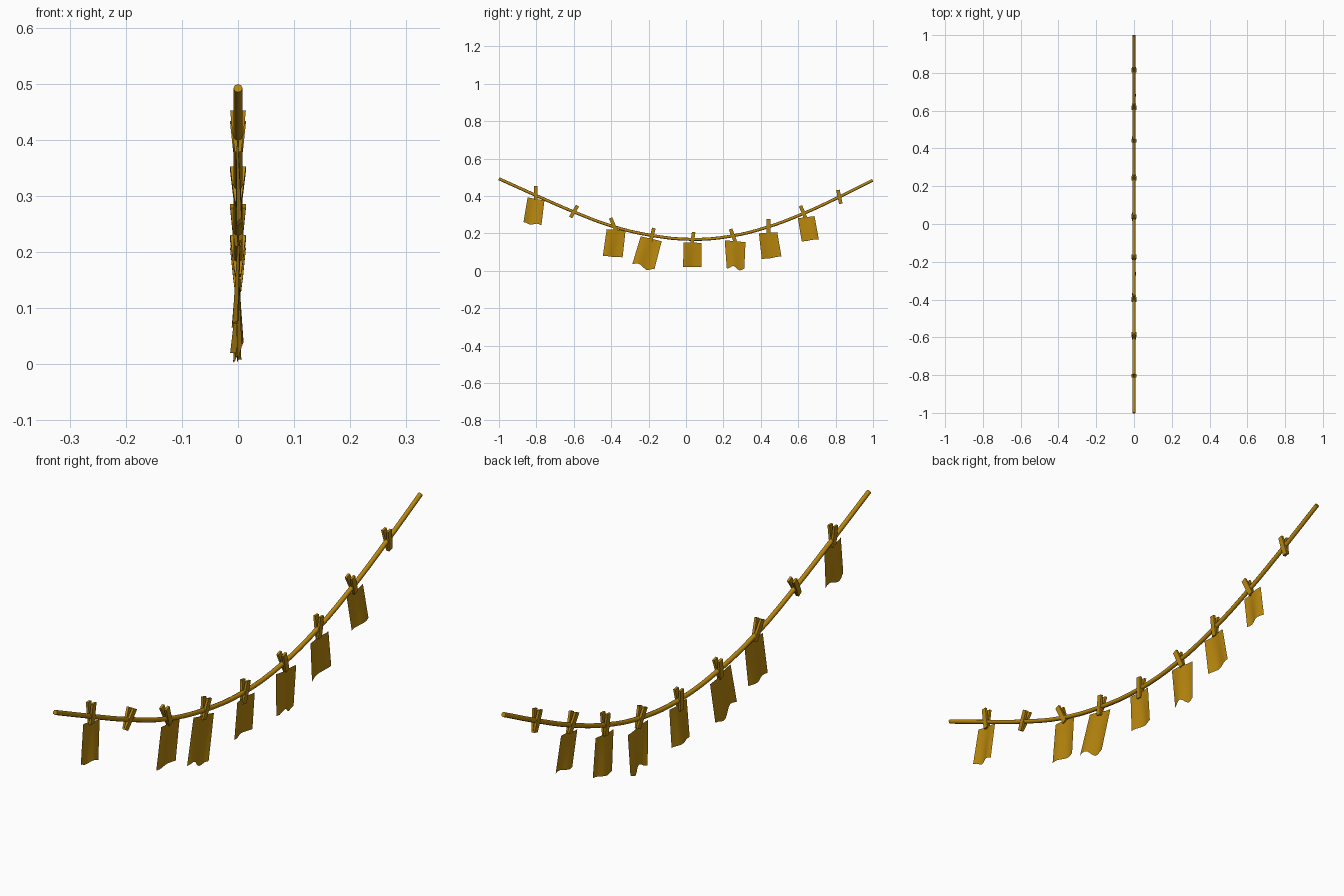
import bpy, bmesh, math
from mathutils import Vector, Matrix

if "Cube" in bpy.data.objects:
    bpy.data.objects.remove(bpy.data.objects["Cube"])

mat = bpy.data.materials.new("ochre")
mat.diffuse_color = (0.48, 0.24, 0.004, 1)
mat.use_nodes = True
mat.node_tree.nodes["Principled BSDF"].inputs["Base Color"].default_value = mat.diffuse_color


def finish(bm, name, smooth=True):
    me = bpy.data.meshes.new(name)
    bm.to_mesh(me)
    bm.free()
    ob = bpy.data.objects.new(name, me)
    bpy.context.collection.objects.link(ob)
    me.materials.append(mat)
    for p in me.polygons:
        p.use_smooth = smooth
    return ob


# Sagging rope: one swept tube
path = [(-1, .492), (-.8, .402), (-.6, .315), (-.4, .24), (-.19, .19), (.03, .168),
        (.24, .185), (.44, .235), (.63, .307), (.82, .395), (.998, .484)]
cu = bpy.data.curves.new("rope", 'CURVE')
cu.dimensions = '3D'
cu.bevel_depth = 0.008
cu.bevel_resolution = 2
cu.resolution_u = 4
cu.use_fill_caps = True
sp = cu.splines.new('BEZIER')
sp.bezier_points.add(len(path) - 1)
for bp, (y, z) in zip(sp.bezier_points, path):
    bp.co = (0, y, z)
    bp.handle_left_type = bp.handle_right_type = 'AUTO'
cu.materials.append(mat)
rope = bpy.data.objects.new("rope", cu)
bpy.context.collection.objects.link(rope)


# Clothespin: two wedge prongs, open at the top and pinched at the jaw
def clothespin(name, top, bottom):
    t, b = Vector((0, *top)), Vector((0, *bottom))
    up = (t - b).normalized()
    side = Vector((1, 0, 0)).cross(up)
    length = (t - b).length
    # (x, distance along the pin) outline of one prong
    outline = [(.0005, 0), (.0055, 0), (.009, .35), (.014, 1), (.006, 1), (.001, .45)]
    bm = bmesh.new()
    for s in (-1, 1):
        rings = [[bm.verts.new(b + Vector((s * x, 0, 0)) + up * h * length + side * w)
                  for x, h in outline] for w in (-.0095, .0095)]
        bm.faces.new(rings[0])
        bm.faces.new(rings[1][::-1])
        for i in range(6):
            j = (i + 1) % 6
            bm.faces.new((rings[0][i], rings[1][i], rings[1][j], rings[0][j]))
    bmesh.ops.recalc_face_normals(bm, faces=bm.faces)
    finish(bm, name, False)


pins = [((-.803, .452), (-.803, .378)), ((-.58, .348), (-.617, .285)),
        ((-.403, .282), (-.374, .214)), ((-.172, .228), (-.189, .158)),
        ((.041, .207), (.03, .13)), ((.238, .223), (.264, .155)),
        ((.441, .277), (.441, .2)), ((.612, .347), (.64, .282)),
        ((.812, .432), (.828, .358))]
for i, (t, b) in enumerate(pins):
    clothespin(f"clothespin_{i + 1}", t, b)


# Cloth: rippled sheet between four corners, with a wavy lower hem
def cloth(name, tl, tr, br, bl, hem, phase, lean):
    bm = bmesh.new()
    nu, nv = 8, 6
    tl, tr, br, bl = (Vector(c) for c in (tl, tr, br, bl))
    grid = []
    for j in range(nv + 1):
        v = j / nv
        row = []
        for i in range(nu + 1):
            u = i / nu
            p = tl.lerp(tr, u).lerp(bl.lerp(br, u), v)
            z = p.y + hem * v * v * math.sin(math.pi * 2 * u + phase) * math.sin(math.pi * u)
            x = .006 * math.sin(math.pi * 2 * u + phase) * (.4 + .6 * v) + lean * (v - .3)
            row.append(bm.verts.new((x, p.x, z)))
        grid.append(row)
    for j in range(nv):
        for i in range(nu):
            bm.faces.new((grid[j][i], grid[j + 1][i], grid[j + 1][i + 1], grid[j][i + 1]))
    finish(bm, name)


cloths = [
    ((-.847, .392), (-.757, .376), (-.773, .243), (-.869, .26), .008, 2.5, .004),
    ((-.424, .222), (-.323, .217), (-.339, .072), (-.445, .078), .002, .5, -.006),
    ((-.242, .184), (-.13, .158), (-.169, .008), (-.287, .036), .016, 0.3, .006),
    ((-.012, .152), (.083, .149), (.083, .02), (-.016, .02), 0, 1.2, -.012),
    ((.207, .163), (.318, .153), (.312, .012), (.218, .012), .016, -.5, -.004),
    ((.39, .2), (.488, .206), (.51, .077), (.405, .062), .002, 2, -.008),
    ((.598, .281), (.687, .292), (.71, .168), (.619, .157), .002, 3.5, .006),
]
for i, c in enumerate(cloths):
    cloth(f"cloth_{i + 1}", *c)
